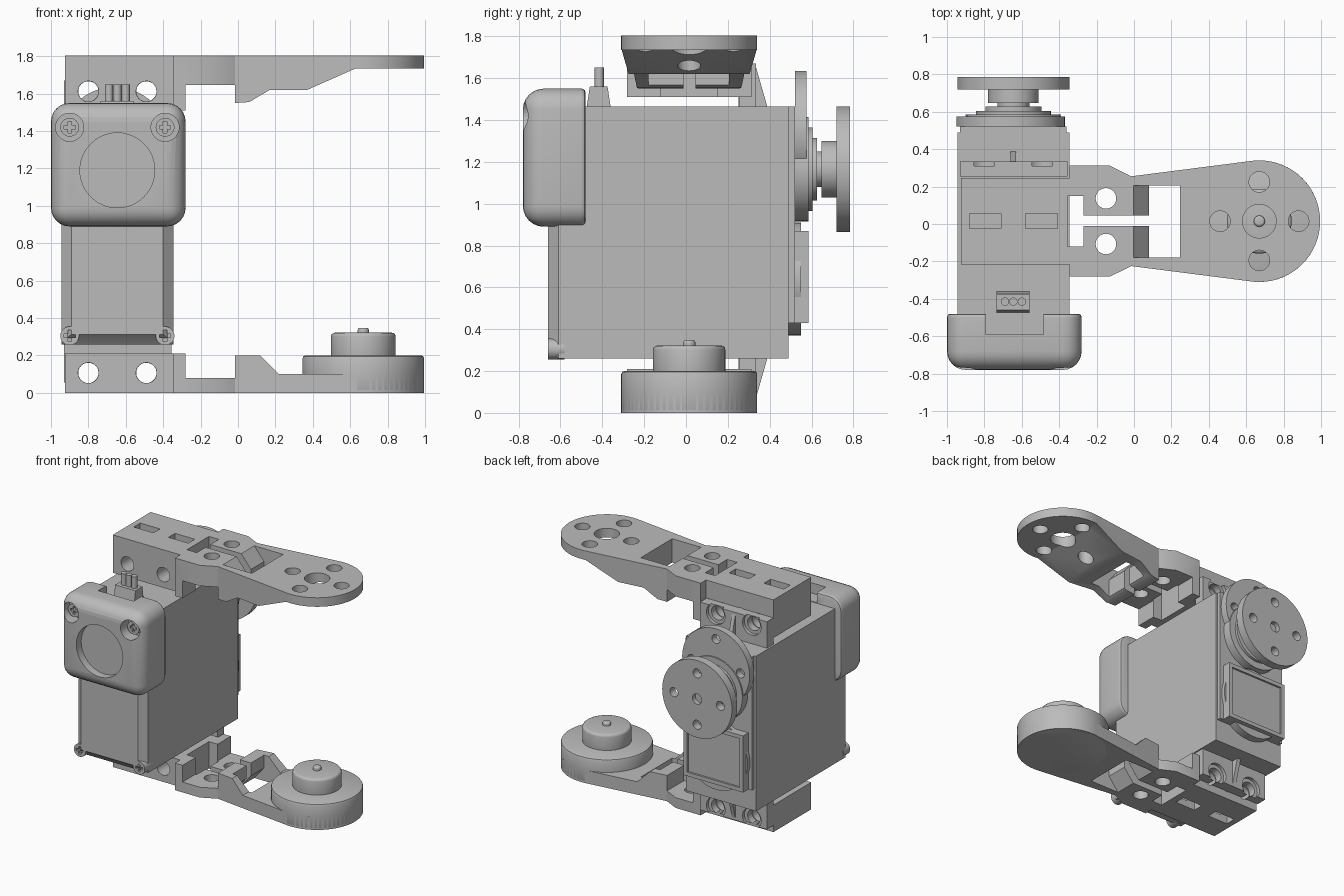
import bpy, bmesh, math
from mathutils import Vector, Matrix

cube = bpy.data.objects.get("Cube")
if cube:
    bpy.data.objects.remove(cube)

grey = bpy.data.materials.new("light_grey")
grey.use_nodes = True
grey.diffuse_color = (0.5, 0.5, 0.5, 1)
grey.node_tree.nodes["Principled BSDF"].inputs["Base Color"].default_value = (0.5, 0.5, 0.5, 1)


def finish(name, bm):
    bmesh.ops.recalc_face_normals(bm, faces=bm.faces)
    mesh = bpy.data.meshes.new(name)
    bm.to_mesh(mesh)
    bm.free()
    mesh.materials.append(grey)
    ob = bpy.data.objects.new(name, mesh)
    bpy.context.collection.objects.link(ob)
    return ob


def prism(name, pts, axis, lo, hi):
    """Extrude a 2D outline along an axis; pts are the other two coordinates in order."""
    bm = bmesh.new()

    def place(p, t):
        c = list(p)
        c.insert("xyz".index(axis), t)
        return bm.verts.new(c)
    a = [place(p, lo) for p in pts]
    b = [place(p, hi) for p in pts]
    bm.faces.new(a)
    bm.faces.new(b)
    for i in range(len(a)):
        j = (i + 1) % len(a)
        bm.faces.new((a[i], a[j], b[j], b[i]))
    return finish(name, bm)


def box(name, x, y, z):
    return prism(name, [(x[0], y[0]), (x[1], y[0]), (x[1], y[1]), (x[0], y[1])], "z", *z)


def cyl(name, centre, r, axis, lo, hi, n=48):
    pts = [(centre[0] + r * math.cos(2 * math.pi * i / n),
            centre[1] + r * math.sin(2 * math.pi * i / n)) for i in range(n)]
    return prism(name, pts, axis, lo, hi)


def bake(ob):
    bpy.context.view_layer.update()
    dg = bpy.context.evaluated_depsgraph_get()
    mesh = bpy.data.meshes.new_from_object(ob.evaluated_get(dg))
    ob.modifiers.clear()
    ob.data = mesh


def combine(ob, *others, op="DIFFERENCE"):
    for o in others:
        m = ob.modifiers.new("bool", "BOOLEAN")
        m.object, m.operation, m.solver = o, op, "EXACT"
        bake(ob)
        bpy.data.objects.remove(o)
    return ob


def bevel(ob, width, segments):
    m = ob.modifiers.new("bevel", "BEVEL")
    m.width, m.segments, m.limit_method = width, segments, "ANGLE"
    bake(ob)
    return ob


CX = -0.645           # servo centre line
AX, AY = 0.67, 0.015  # arm pivot
R = 0.325
SCREW_X = (-0.80, -0.49)

# Servo case with chamfered front cover
box("servo_case", (-0.945, -0.345), (-0.6, 0.49), (0.26, 1.465))
cover = prism("front_cover", [(-0.945, -0.59), (-0.945, -0.61), (-0.89, -0.66),
                              (-0.4, -0.66), (-0.345, -0.61), (-0.345, -0.59)], "z", 0.26, 1.4)
combine(cover, prism("cut", [(-0.7, 0.2), (-0.61, 0.26), (-0.655, 0.31), (-0.7, 0.33)], "x", -1, 0))

# Rounded front cap with a shallow round recess, screw pockets and rear notch
cap = bevel(box("front_cap", (-1.0, -0.28), (-0.78, -0.4), (0.89, 1.55)), 0.1, 6)
combine(cap, box("cut", (-1.2, 0), (-0.48, 0), (0.5, 1.7)))
bevel(cap, 0.015, 2)
combine(cap, cyl("cut", (CX, 1.19), 0.2, "y", -0.9, -0.72),
        box("cut", (-0.79, -0.485), (-0.59, 0), (1.47, 1.7)),
        *[cyl("cut", (x, 1.42), 0.075, "y", -0.9, -0.68) for x in (-0.9, -0.39)])


def screw(name, x, z, r, front, back):
    s = cyl(name, (x, z), r, "y", front, back, 32)
    a, b = 0.6 * r, 0.2 * r
    combine(s, box("cut", (x - a, x + a), (front - 0.1, front + 0.02), (z - b, z + b)),
            box("cut", (x - b, x + b), (front - 0.1, front + 0.02), (z - a, z + a)))


for side, x in (("right", -0.9), ("left", -0.39)):
    screw("upper_screw_" + side, x, 1.42, 0.05, -0.73, -0.6)
    screw("lower_screw_" + side, x, 0.305, 0.05, -0.66, -0.58)

# Cable socket and pins
prism("cable_socket", [(-0.475, 1.46), (-0.36, 1.46), (-0.375, 1.56), (-0.46, 1.56)], "x", -0.735, -0.56)
for i in range(3):
    cyl("pin_%d" % i, (CX + 0.045 * (i - 1), -0.415), 0.022, "z", 1.5, 1.65, 20)

# Back cover, framed panel and round plates
box("back_plate", (-0.93, -0.36), (0.48, 0.52), (0.43, 1.465))
panel = box("back_panel", (-0.9, -0.39), (0.5, 0.585), (0.43, 0.87))
combine(panel, box("cut", (-0.87, -0.42), (0.57, 0.7), (0.46, 0.84)))
cyl("back_lower_disc", (CX, 0.64), 0.27, "y", 0.48, 0.55)
flange = cyl("back_flange", (-0.66, 1.345), 0.29, "y", 0.52, 0.575, 64)
holes = [(-0.66 + 0.21 * math.cos(math.pi * k / 2), 1.345 + 0.21 * math.sin(math.pi * k / 2)) for k in range(4)]
combine(flange, *[cyl("cut", c, 0.035, "y", 0.5, 0.7, 24) for c in holes])
cyl("gear_collar", (CX, 1.165), 0.25, "y", 0.5, 0.585)
cyl("bearing_ring", (CX, 1.165), 0.2, "y", 0.58, 0.605)
cyl("inner_ring", (CX, 1.165), 0.15, "y", 0.6, 0.627)
cyl("output_shaft", (CX, 1.165), 0.085, "y", 0.62, 0.68)
cyl("horn_hub", (CX, 1.165), 0.135, "y", 0.647, 0.722)

# Output horn disc
horn = cyl("horn_disc", (CX, 1.165), 0.3, "y", 0.72, 0.785, 64)
holes = [(CX + 0.2 * math.cos(math.pi * k / 2), 1.165 + 0.2 * math.sin(math.pi * k / 2)) for k in range(4)]
combine(horn, *[cyl("cut", c, 0.035, "y", 0.6, 0.9, 24) for c in holes],
        cyl("cut", (CX, 1.165), 0.04, "y", 0.75, 0.9, 24))

# Mounting tabs and triangular ribs, above and below the case
for label, root, tip, screw_z in (("upper", 1.46, 1.67, 1.612), ("lower", 0.265, 0.055, 0.107)):
    lo, hi = min(root, tip), max(root, tip)
    tab = box(label + "_tab", (-0.93, -0.355), (0.255, 0.335), (lo, hi))
    combine(tab, *[cyl("cut", (x, screw_z), 0.054, "y", 0, 1, 32) for x in SCREW_X],
            *[cyl("cut", (x, screw_z), 0.08, "y", 0.31, 1, 32) for x in SCREW_X])
    prism(label + "_rib", [(0.25, tip), (0.33, tip), (0.39, root), (0.25, root)], "x", CX - 0.015, CX + 0.015)


def arm_plan(name, lo, hi):
    """Arm outline from above: block, wide shoulder, tapered arm and round end."""
    half = [(-0.925, 0.232), (-0.345, 0.232), (-0.345, 0.297), (-0.13, 0.297), (-0.015, 0.24)]
    arc = [math.radians(96 - 6 * i) for i in range(33)]
    pts = [(x, AY + y) for x, y in half]
    pts += [(AX + R * math.cos(a), AY + R * math.sin(a)) for a in arc]
    pts += [(x, AY - y) for x, y in reversed(half)]
    return prism(name, pts, "z", lo, hi)


def arm(name, side, base, facing, screw_z):
    """Bracket arm; base is the outer face height, facing points toward the servo."""
    z = lambda h: base + facing * h
    lo, hi = sorted((z(-0.1), z(0.5)))
    ob = arm_plan(name, lo, hi)
    combine(ob, prism("side", [(x, z(h)) for x, h in side], "y", -0.6, 0.6), op="INTERSECT")
    cuts = [cyl("cut", (x, screw_z), 0.055, "y", -0.6, 0.6, 32) for x in SCREW_X]
    cuts += [box("cut", (x, x + 0.17), (-0.025, 0.055), (lo, hi)) for x in (-0.88, -0.58)]
    cuts += [cyl("cut", (-0.15, AY + d), 0.055, "z", lo, hi, 32) for d in (0.122, -0.122)]
    cuts += [box("cut", (-0.355, -0.27), (-0.12, 0.15), (lo, hi)),
             box("cut", (-0.3, 0.1), (-0.012, 0.045), (lo, hi)),
             prism("cut", [(-0.02, z(-0.02)), (0.245, z(-0.02)), (0.245, z(0.4)),
                           (0.08, z(0.4)), (0.08, z(0.1))], "y", -0.18, 0.205)]
    return combine(ob, *cuts)


block = [(-0.925, 0), (-0.925, 0.21)]

# Upper arm with drilled flat end
upper = arm("upper_arm", block + [(-0.925, 0.295), (-0.28, 0.295), (-0.28, 0.16), (-0.015, 0.16),
            (-0.015, 0.255), (0.06, 0.25), (0.17, 0.185), (0.37, 0.185), (0.63, 0.07), (1, 0.07), (1, 0)],
            1.805, -1, 1.612)
drill = [(AX + 0.21 * math.cos(math.pi * k / 2), AY + 0.21 * math.sin(math.pi * k / 2)) for k in range(4)]
combine(upper, *[cyl("cut", c, 0.055, "z", 1, 2, 32) for c in drill],
        cyl("cut", (AX, AY), 0.09, "z", 1, 2))

# Lower arm with round end, boss and pin
arm("lower_arm", block + [(-0.28, 0.21), (-0.28, 0.08), (-0.015, 0.08), (-0.015, 0.2),
    (0.12, 0.2), (0.22, 0.1), (0.45, 0.1), (1, 0.1), (1, 0)], 0, 1, 0.107)
bevel(cyl("lower_end_disc", (AX, AY), R, "z", 0, 0.2, 64), 0.015, 2)
bevel(cyl("pivot_boss", (AX, AY), 0.173, "z", 0.15, 0.322), 0.02, 3)
bevel(cyl("pivot_pin", (AX, AY), 0.03, "z", 0.3, 0.348, 24), 0.012, 3)

# Smooth the round surfaces, keep hard edges
bpy.ops.object.select_all(action="DESELECT")
for ob in bpy.context.collection.objects:
    if ob.type == "MESH":
        ob.select_set(True)
        bpy.context.view_layer.objects.active = ob
bpy.ops.object.shade_smooth_by_angle(angle=math.radians(32))
